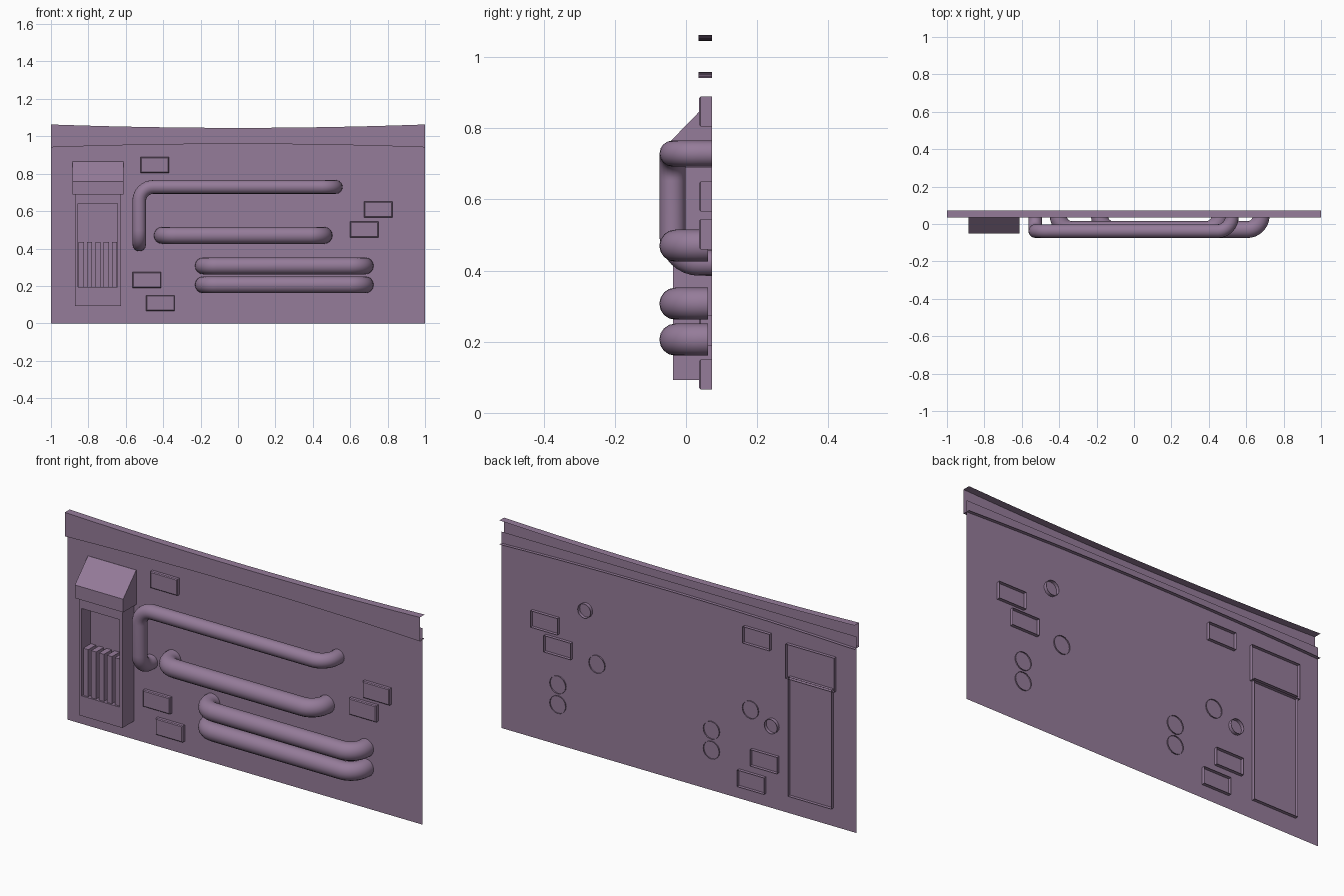
import bpy, bmesh, math
from mathutils import Vector

if "Cube" in bpy.data.objects:
    bpy.data.objects.remove(bpy.data.objects["Cube"])

COLOR = (0.30, 0.20, 0.32, 1)
paint = bpy.data.materials.new("dusty_purple")
paint.use_nodes = True
paint.diffuse_color = COLOR
paint.node_tree.nodes["Principled BSDF"].inputs["Base Color"].default_value = COLOR

WALL_Y, BACK_Y, TRIM_Y = 0.056, 0.073, 0.035


def add_object(name, bm):
    bmesh.ops.recalc_face_normals(bm, faces=bm.faces)
    mesh = bpy.data.meshes.new(name)
    bm.to_mesh(mesh)
    bm.free()
    mesh.materials.append(paint)
    obj = bpy.data.objects.new(name, mesh)
    bpy.context.collection.objects.link(obj)
    return obj


def prism(profile, x0, x1):
    """Extrude a closed (y, z) profile along x."""
    bm = bmesh.new()
    face = bm.faces.new([bm.verts.new((x0, y, z)) for y, z in profile])
    ext = bmesh.ops.extrude_face_region(bm, geom=[face], use_keep_orig=True)
    bmesh.ops.translate(bm, vec=(x1 - x0, 0, 0),
                        verts=[v for v in ext["geom"] if isinstance(v, bmesh.types.BMVert)])
    bmesh.ops.recalc_face_normals(bm, faces=bm.faces)
    return bm


def block(x0, x1, y0, y1, z0, z1):
    return prism([(y0, z0), (y1, z0), (y1, z1), (y0, z1)], x0, x1)


def open_back(bm):
    bm.normal_update()
    bmesh.ops.delete(bm, geom=[f for f in bm.faces if f.normal.y > 0.9], context='FACES')


# Wall sheet
bm = bmesh.new()
bm.faces.new([bm.verts.new((x, WALL_Y, z)) for x, z in ((-1, 0), (1, 0), (1, 1), (-1, 1))])
add_object("wall_panel", bm)

# Top trim: thin channel, open at the back, narrowing towards the middle
bm = bmesh.new()
rows = []
steps = 12
for i in range(steps + 1):
    x = -1 + 2 * i / steps
    bow = 0.018 * (1 - x * x)
    low, high = 0.941 + bow, 1.063 - bow
    rows.append([bm.verts.new((x, y, z)) for y, z in
                 ((BACK_Y, low), (TRIM_Y, low), (TRIM_Y, high), (BACK_Y, high))])
for a, b in zip(rows, rows[1:]):
    for j in range(3):
        bm.faces.new((a[j], b[j], b[j + 1], a[j + 1]))
add_object("top_trim", bm)

# Raised bricks, softened on the front edges
for n, (x, z) in enumerate([(-0.445, 0.847), (0.75, 0.608), (0.675, 0.502),
                            (-0.487, 0.232), (-0.415, 0.108)], 1):
    bm = block(x - 0.076, x + 0.076, TRIM_Y + 0.002, BACK_Y, z - 0.042, z + 0.042)
    open_back(bm)
    front = [e for e in bm.edges if all(v.co.y < WALL_Y for v in e.verts)]
    bmesh.ops.bevel(bm, geom=front, offset=0.004, segments=1, affect='EDGES')
    add_object(f"brick_{n}", bm)

# Vent hood with sloped top
bm = prism([(BACK_Y, 0.69), (-0.05, 0.69), (-0.05, 0.757), (0.055, 0.865), (BACK_Y, 0.865)],
           -0.884, -0.612)
open_back(bm)
add_object("vent_hood", bm)

# Vent body with a recessed opening
bm = block(-0.871, -0.625, -0.037, BACK_Y, 0.093, 0.70)
open_back(bm)
front = min(bm.faces, key=lambda f: f.calc_center_median().y)
mid = front.calc_center_median()
bmesh.ops.inset_individual(bm, faces=[front], thickness=0.01)
for v in front.verts:
    v.co.x = -0.855 if v.co.x < mid.x else -0.643
    v.co.z = 0.195 if v.co.z < mid.z else 0.64
inner = bmesh.ops.extrude_discrete_faces(bm, faces=[front])["faces"][0]
bmesh.ops.translate(bm, vec=(0, 0.07, 0), verts=inner.verts)
add_object("vent_body", bm)

# Vent slats
for n in range(5):
    x = -0.838 + n * 0.0445
    add_object(f"vent_slat_{n + 1}", block(x - 0.014, x + 0.014, -0.028, 0.034, 0.195, 0.435))


def rounded_path(corners, radius, segments=8):
    """Replace each inner right-angle corner with an arc."""
    pts = [Vector(c) for c in corners]
    out = [pts[0]]
    for before, p, after in zip(pts, pts[1:], pts[2:]):
        u, w = (before - p).normalized(), (after - p).normalized()
        centre = p + (u + w) * radius
        for k in range(segments + 1):
            t = math.pi / 2 * k / segments
            out.append(centre - w * radius * math.cos(t) - u * radius * math.sin(t))
    return out + [pts[-1]]


def pipe(name, corners, thickness, bend):
    curve = bpy.data.curves.new(name, 'CURVE')
    curve.dimensions = '3D'
    curve.bevel_depth = thickness
    curve.bevel_resolution = 6
    path = rounded_path(corners, bend)
    spline = curve.splines.new('POLY')
    spline.points.add(len(path) - 1)
    for point, co in zip(spline.points, path):
        point.co = (*co, 1)
    curve.materials.append(paint)
    obj = bpy.data.objects.new(name, curve)
    bpy.context.collection.objects.link(obj)
    bpy.ops.object.select_all(action='DESELECT')
    obj.select_set(True)
    bpy.context.view_layer.objects.active = obj
    bpy.ops.object.convert(target='MESH')
    bpy.ops.object.shade_smooth_by_angle(angle=math.radians(40))


# Pipes that bend back into the wall
pipe("bent_pipe", [(-0.528, BACK_Y, 0.422), (-0.528, -0.038, 0.422), (-0.528, -0.038, 0.729),
                   (0.523, -0.038, 0.729), (0.523, BACK_Y, 0.729)], 0.0365, 0.075)
for name, x0, x1, z in (("upper_pipe", -0.405, 0.46, 0.47),
                        ("middle_pipe", -0.185, 0.68, 0.307),
                        ("lower_pipe", -0.185, 0.68, 0.206)):
    pipe(name, [(x0, 0.062, z), (x0, -0.03, z), (x1, -0.03, z), (x1, 0.062, z)], 0.045, 0.075)
